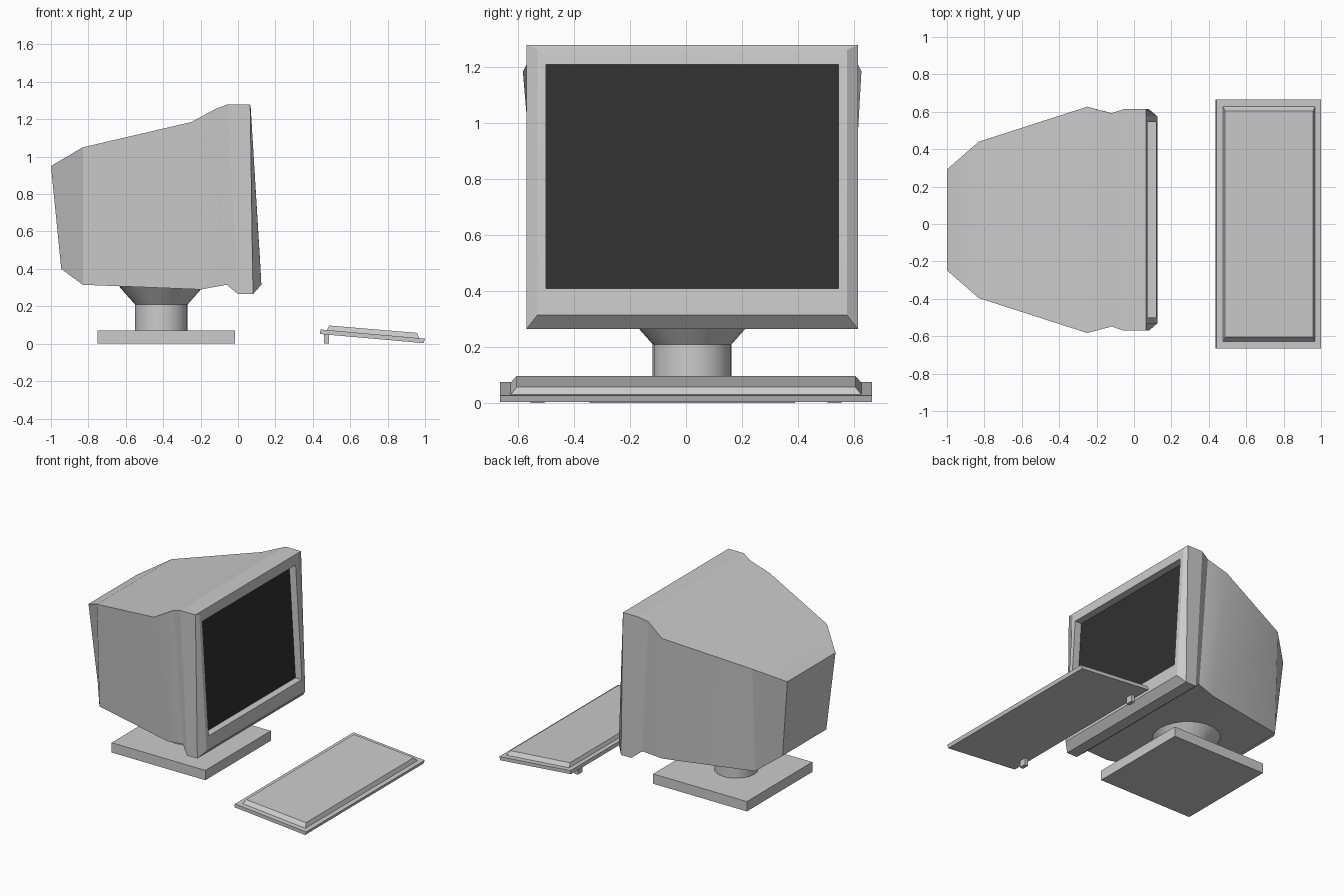
import bpy, bmesh, math
from mathutils import Matrix

if "Cube" in bpy.data.objects:
    bpy.data.objects.remove(bpy.data.objects["Cube"])

CY = 0.022  # the monitor sits slightly off the y centre


def loft(name, rings, cy=0.0, cap_start=True, cap_end=True):
    """Skin four-sided rings; each ring is two edges (x, z, half width)."""
    bm = bmesh.new()
    loops = []
    for xa, za, wa, xb, zb, wb in rings:
        pts = [(xa, cy - wa, za), (xa, cy + wa, za), (xb, cy + wb, zb), (xb, cy - wb, zb)]
        loops.append([bm.verts.new(p) for p in pts])
    for a, b in zip(loops, loops[1:]):
        for i in range(4):
            j = (i + 1) % 4
            bm.faces.new((a[i], a[j], b[j], b[i]))
    if cap_start:
        bm.faces.new(loops[0][::-1])
    if cap_end:
        bm.faces.new(loops[-1])
    bmesh.ops.recalc_face_normals(bm, faces=bm.faces)
    return finish(name, bm)


def finish(name, bm):
    mesh = bpy.data.meshes.new(name)
    bm.to_mesh(mesh)
    bm.free()
    ob = bpy.data.objects.new(name, mesh)
    bpy.context.collection.objects.link(ob)
    return ob


def box(name, x0, x1, y, half, z0, z1):
    return loft(name, [(x0, z0, half, x1, z0, half), (x0, z1, half, x1, z1, half)], y)


def smooth(ob, angle):
    bpy.ops.object.select_all(action='DESELECT')
    ob.select_set(True)
    bpy.context.view_layer.objects.active = ob
    bpy.ops.object.shade_smooth_by_angle(angle=math.radians(angle))


# Monitor housing: tapered back, flared bezel, recessed opening
recess = (0.02, 1.21, 0.5225, 0.07, 0.41, 0.5225)
housing = loft("monitor_housing", [
    (-1.00, 0.95, 0.27, -0.945, 0.40, 0.245),
    (-0.83, 1.05, 0.418, -0.83, 0.315, 0.39),
    (-0.25, 1.185, 0.605, -0.20, 0.29, 0.53),
    (-0.12, 1.255, 0.57, -0.06, 0.315, 0.555),
    (-0.055, 1.28, 0.592, 0.00, 0.265, 0.592),
    (0.065, 1.28, 0.592, 0.08, 0.265, 0.592),
    (0.068, 1.262, 0.553, 0.125, 0.315, 0.553),
    (0.071, 1.21, 0.5225, 0.12, 0.41, 0.5225),
    recess,
], CY, cap_end=False)
smooth(housing, 20)

# Dark screen at the bottom of the recess
bm = bmesh.new()
xa, za, w, xb, zb, _ = recess
bm.faces.new([bm.verts.new(p) for p in
              [(xa, CY + w, za), (xa, CY - w, za), (xb, CY - w, zb), (xb, CY + w, zb)]])
screen = finish("screen", bm)
mat = bpy.data.materials.new("dark_glass")
mat.diffuse_color = (0.03, 0.03, 0.03, 1)
mat.use_nodes = True
mat.node_tree.nodes["Principled BSDF"].inputs["Base Color"].default_value = mat.diffuse_color
screen.data.materials.append(mat)

# Stand: square foot plate, round neck and flared collar
box("stand_base", -0.75, -0.015, CY, 0.367, 0.0, 0.07)
for name, r0, r1, z0, z1 in [("stand_neck", 0.141, 0.141, 0.07, 0.21),
                             ("stand_collar", 0.141, 0.225, 0.21, 0.305)]:
    bm = bmesh.new()
    bmesh.ops.create_cone(bm, cap_ends=True, segments=24, radius1=r0, radius2=r1, depth=z1 - z0,
                          matrix=Matrix.Translation((-0.41, CY, (z0 + z1) / 2)))
    smooth(finish(name, bm), 30)

# Keyboard: tilted tray, raised key area and two rear feet
loft("keyboard_tray", [(0.437, 0.052, 0.665, 0.992, 0.003, 0.665),
                       (0.441, 0.076, 0.665, 1.00, 0.027, 0.665)])
loft("keyboard_keys", [(0.475, 0.07, 0.63, 0.97, 0.027, 0.63),
                       (0.487, 0.097, 0.605, 0.957, 0.058, 0.605)])
for side in (-1, 1):
    box("keyboard_foot", 0.46, 0.487, side * 0.53, 0.025, 0.0, 0.055)
